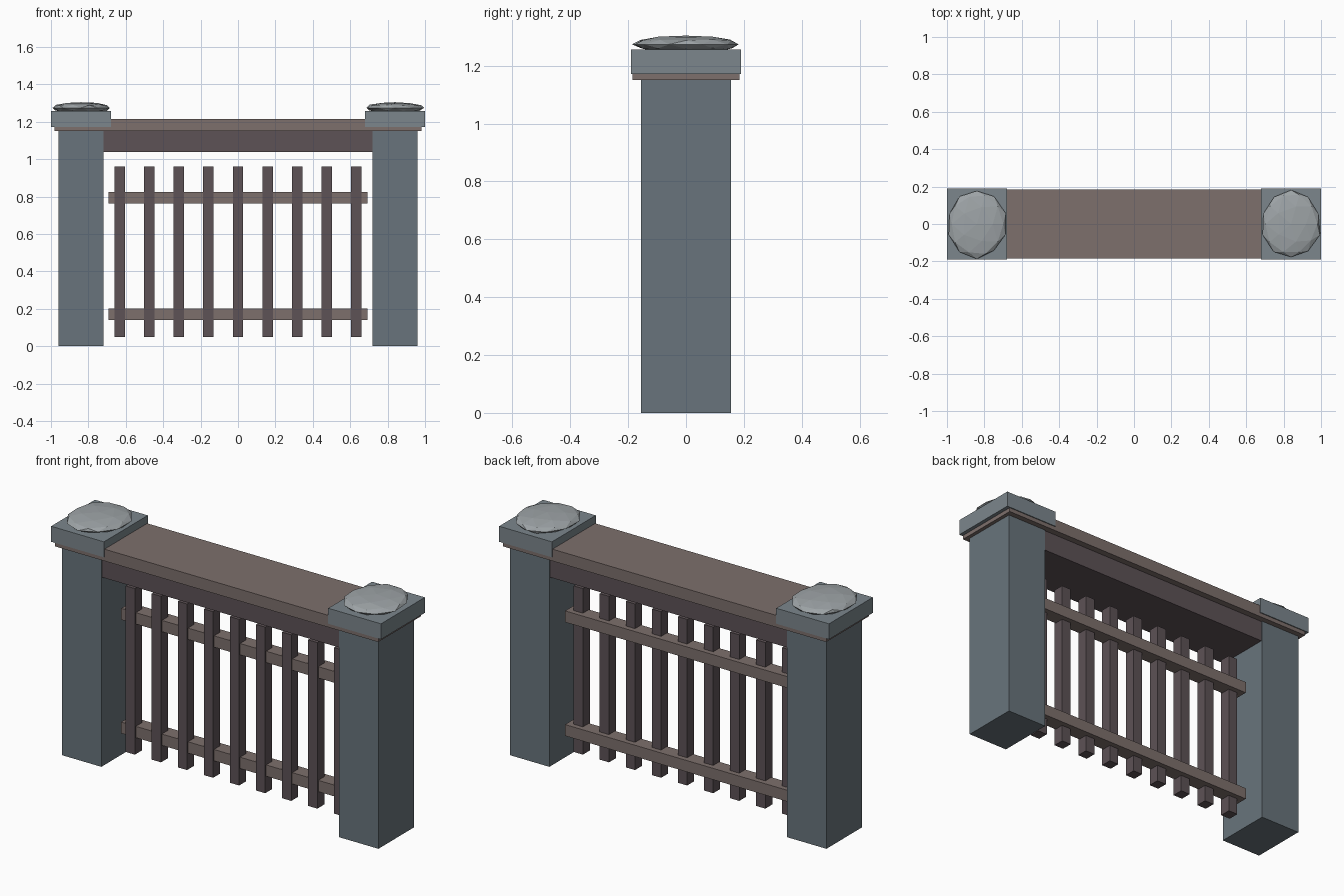
import bpy, bmesh, random
from mathutils import Vector

if "Cube" in bpy.data.objects:
    bpy.data.objects.remove(bpy.data.objects["Cube"])

random.seed(4)


def material(name, rgb):
    m = bpy.data.materials.new(name)
    m.diffuse_color = (*rgb, 1)
    m.use_nodes = True
    m.node_tree.nodes["Principled BSDF"].inputs["Base Color"].default_value = m.diffuse_color
    return m


SLATE = material("slate", (0.14, 0.175, 0.20))
CAP = material("cap_slate", (0.20, 0.24, 0.265))
STONE = material("pale_stone", (0.34, 0.37, 0.385))
WOOD = material("light_wood", (0.205, 0.16, 0.15))
DARK = material("dark_wood", (0.11, 0.085, 0.093))


def finish(bm, name, mat):
    me = bpy.data.meshes.new(name)
    bm.to_mesh(me)
    bm.free()
    me.materials.append(mat)
    ob = bpy.data.objects.new(name, me)
    bpy.context.collection.objects.link(ob)
    return ob


def box(name, x, y, z, mat):
    """Box from (min, max) ranges on each axis."""
    bm = bmesh.new()
    bmesh.ops.create_cube(bm, size=1)
    for v in bm.verts:
        v.co = Vector(r[0] + (c + 0.5) * (r[1] - r[0]) for r, c in zip((x, y, z), v.co))
    return finish(bm, name, mat)


def boulder(name, cx, cz, radii, mat):
    """Flattened faceted stone, slightly irregular."""
    bm = bmesh.new()
    bmesh.ops.create_icosphere(bm, subdivisions=2, radius=1)
    for v in bm.verts:
        k = random.uniform(0.95, 1.02)
        v.co = Vector((cx + v.co.x * radii[0] * k, v.co.y * radii[1] * k,
                       cz + v.co.z * radii[2] * k))
    return finish(bm, name, mat)


# Posts with square caps and rough stones on top
for side, s in (("left", -1), ("right", 1)):
    c = 0.84 * s
    box(f"{side}_post", (c - 0.12, c + 0.12), (-0.155, 0.155), (0, 1.16), SLATE)
    box(f"{side}_cap", (c - 0.16, c + 0.16), (-0.19, 0.19), (1.172, 1.257), CAP)
    boulder(f"{side}_cap_stone", c, 1.274, (0.16, 0.185, 0.031), STONE)

# Top beam and the lintel under it
box("top_beam", (-0.98, 0.98), (-0.185, 0.185), (1.15, 1.215), WOOD)
box("lintel", (-0.73, 0.73), (-0.15, 0.15), (1.037, 1.155), DARK)

# Fence rails
for name, z0 in (("lower_rail", 0.14), ("upper_rail", 0.763)):
    box(name, (-0.693, 0.693), (-0.022, 0.058), (z0, z0 + 0.062), WOOD)

# Pickets
for i in range(9):
    x = (i - 4) * 0.158
    box(f"picket_{i + 1}", (x - 0.028, x + 0.028), (-0.03, 0.03), (0.05, 0.96), DARK)
